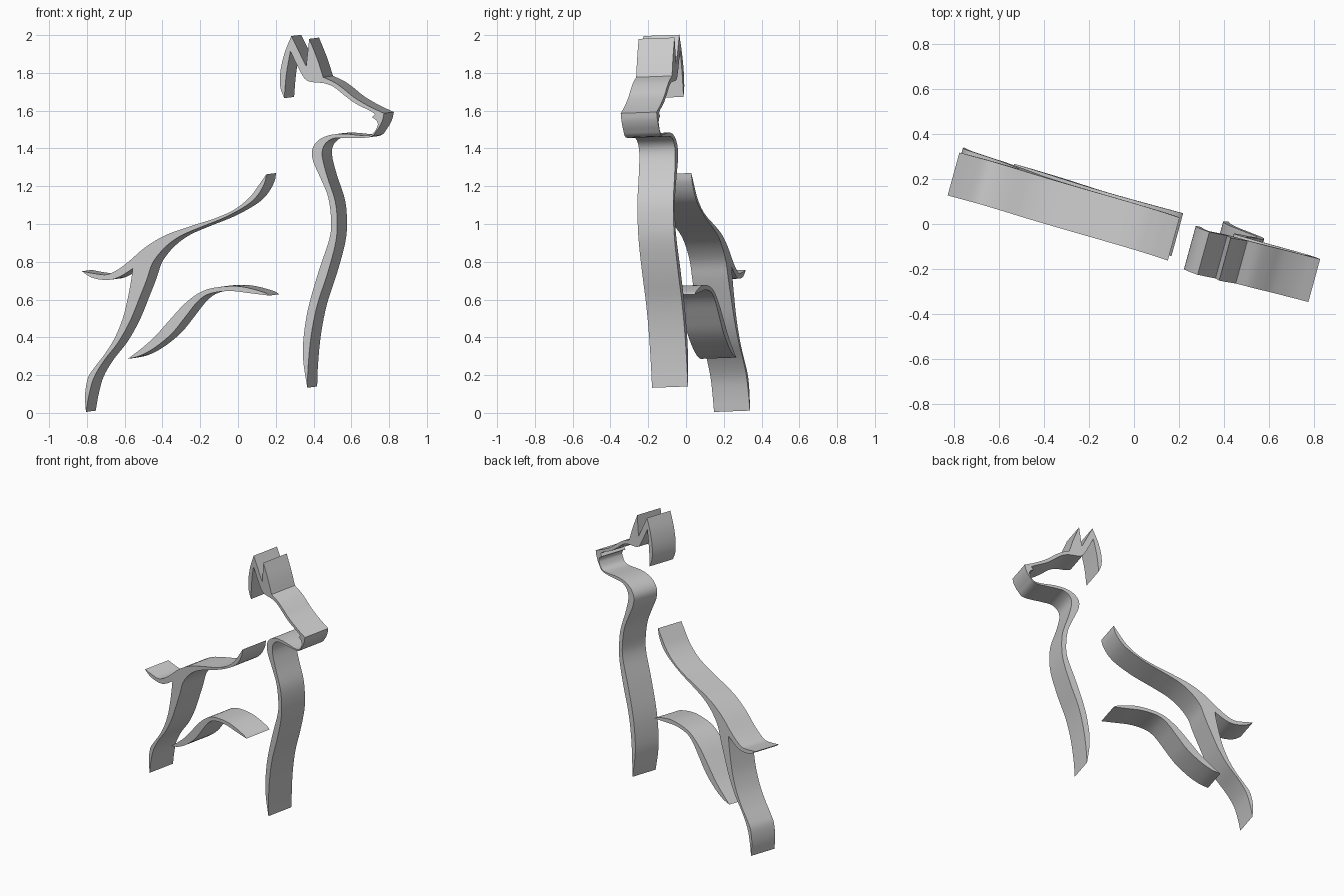
import bpy, bmesh
from mathutils import Vector

grey = bpy.data.materials.new("plain_grey")
grey.diffuse_color = (0.6, 0.6, 0.6, 1)

DEPTH = Vector((0.052, 0.19, 0.007))   # thickness direction of every ribbon


def on_plane(x, z):
    """Place a profile point on the slightly turned and tilted sculpture plane."""
    return Vector((x, -0.0736 - 0.276 * x - 0.037 * z, z))


def smooth(pts, steps=4):
    """Catmull-Rom curve through the points, without the last one."""
    p = [Vector(q) for q in pts]
    if len(p) == 2:
        return p[:1]
    p = [2 * p[0] - p[1]] + p + [2 * p[-1] - p[-2]]
    out = []
    for a, b, c, d in zip(p, p[1:], p[2:], p[3:]):
        for i in range(steps):
            t = i / steps
            out.append(0.5 * (2 * b + (c - a) * t + (2 * a - 5 * b + 4 * c - d) * t * t
                              + (3 * b - a - 3 * c + d) * t ** 3))
    return out


def ribbon(name, segments):
    """Extrude a closed outline made of smooth segments that meet at corners."""
    outline = []
    for i, seg in enumerate(segments):
        outline += smooth(seg + [segments[(i + 1) % len(segments)][0]])
    bm = bmesh.new()
    front = [bm.verts.new(on_plane(*q)) for q in outline]
    back = [bm.verts.new(v.co + DEPTH) for v in front]
    bm.faces.new(front)
    bm.faces.new(back[::-1])
    n = len(front)
    for i in range(n):
        j = (i + 1) % n
        bm.faces.new((front[j], front[i], back[i], back[j]))
    bmesh.ops.recalc_face_normals(bm, faces=bm.faces)
    mesh = bpy.data.meshes.new(name)
    bm.to_mesh(mesh)
    bm.free()
    mesh.materials.append(grey)
    ob = bpy.data.objects.new(name, mesh)
    bpy.context.collection.objects.link(ob)
    bpy.context.view_layer.objects.active = ob
    ob.select_set(True)
    bpy.ops.object.shade_smooth_by_angle(angle=0.5)
    ob.select_set(False)


# Head, throat and front leg: each segment ends where the next one starts
ribbon("head_and_chest", [
    # back ear, outer edge
    [(.245, 1.666), (.224, 1.724), (.224, 1.804), (.245, 1.90)],
    [(.282, 1.995)],
    [(.361, 1.835)],
    # front ear
    [(.377, 1.98), (.42, 1.873)],
    # snout top
    [(.451, 1.777), (.51, 1.75), (.562, 1.713), (.615, 1.67), (.694, 1.623)],
    # nose, chin, throat and chest down to the foot
    [(.773, 1.586), (.763, 1.544), (.736, 1.496), (.694, 1.459), (.562, 1.456),
     (.499, 1.451), (.456, 1.416), (.446, 1.358), (.472, 1.252), (.515, 1.119),
     (.525, .997), (.515, .891), (.472, .732), (.42, .573), (.388, .414), (.372, .255)],
    # back edge up to the jaw
    [(.367, .133), (.346, .27), (.346, .387), (.372, .557), (.43, .759), (.483, .918),
     (.493, 1.013), (.478, 1.14), (.435, 1.247), (.398, 1.332), (.393, 1.395),
     (.425, 1.443), (.483, 1.47), (.562, 1.477), (.694, 1.469), (.736, 1.512), (.736, 1.544)],
    # mouth notch
    [(.71, 1.565)],
    [(.726, 1.581)],
    # snout underside
    [(.704, 1.597), (.62, 1.639), (.562, 1.682), (.509, 1.724), (.456, 1.745),
     (.372, 1.756), (.335, 1.798)],
    # back ear, inner edge
    [(.277, 1.915), (.256, 1.793)],
])

# Back line, tail and hind leg
ribbon("back_tail_and_hind_leg", [
    # top of tail and back
    [(-.826, .75), (-.757, .737), (-.694, .732), (-.636, .759), (-.573, .806),
     (-.493, .875), (-.388, .939), (-.256, .987), (-.124, 1.029), (-.018, 1.077),
     (.061, 1.141), (.113, 1.21)],
    # underside of back and front of leg
    [(.15, 1.263), (.14, 1.215), (.103, 1.151), (.045, 1.098), (-.071, 1.034),
     (-.203, .981), (-.309, .934), (-.388, .875), (-.451, .796), (-.483, .706),
     (-.525, .599), (-.573, .483), (-.636, .371), (-.71, .276), (-.763, .186), (-.789, .095)],
    # rear of leg
    [(-.805, .005), (-.81, .095), (-.794, .186), (-.757, .244), (-.704, .313),
     (-.652, .398), (-.609, .504), (-.583, .61), (-.567, .695)],
    # underside of tail
    [(-.557, .764), (-.615, .727), (-.668, .706), (-.731, .706), (-.784, .721)],
])

# Belly line
ribbon("belly", [
    [(-.583, .286), (-.52, .334), (-.441, .403), (-.361, .493), (-.282, .578),
     (-.203, .637), (-.124, .663), (-.018, .671), (.061, .66), (.14, .637)],
    [(.166, .621), (.061, .634), (-.045, .645), (-.15, .631), (-.214, .589),
     (-.282, .504), (-.351, .419), (-.441, .345), (-.52, .302)],
])
